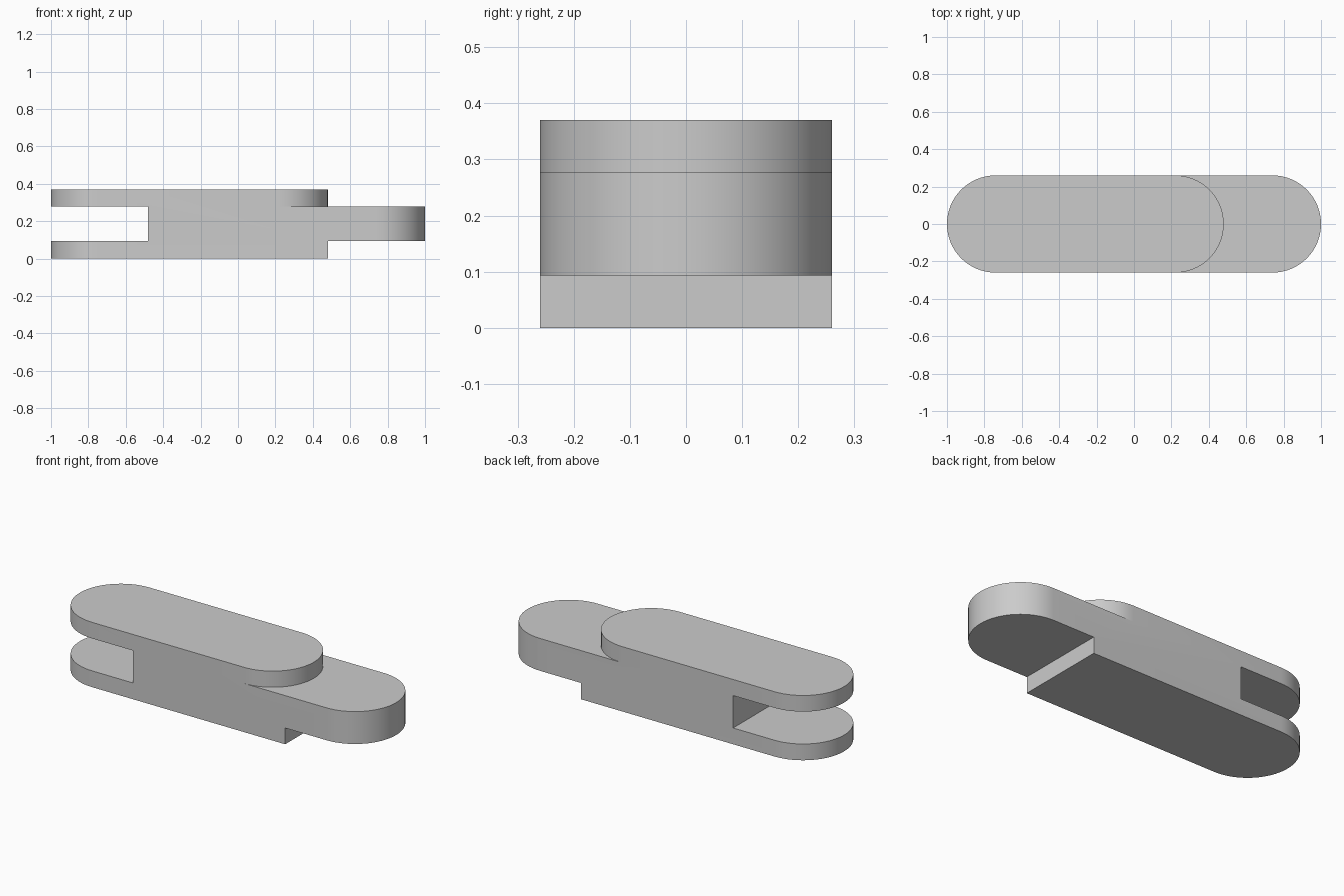
import bpy, bmesh, math

cube = bpy.data.objects.get("Cube")
if cube:
    bpy.data.objects.remove(cube, do_unlink=True)

R = 0.26                            # half width and end radius
Z_LOW, Z_MID, Z_TOP = 0.093, 0.278, 0.37
STEP_X, SLOT_X = 0.48, -0.48        # end of the upper plate, end of the fork slot
STEPS = 32

grey = bpy.data.materials.new("plain_grey")
grey.use_nodes = True
color = (0.6, 0.6, 0.6, 1)
grey.diffuse_color = color
grey.node_tree.nodes["Principled BSDF"].inputs["Base Color"].default_value = color


def arc(cx, start):
    """Half circle of points, counter-clockwise from the start angle."""
    angles = [start + math.pi * i / STEPS for i in range(STEPS + 1)]
    return [(cx + R * math.cos(a), R * math.sin(a)) for a in angles]


def prism(name, outline, z0, z1):
    """Extrude a flat outline between two heights."""
    bm = bmesh.new()
    face = bm.faces.new([bm.verts.new((x, y, z0)) for x, y in outline])
    up = bmesh.ops.extrude_face_region(bm, geom=[face])["geom"]
    verts = [v for v in up if isinstance(v, bmesh.types.BMVert)]
    bmesh.ops.translate(bm, verts=verts, vec=(0, 0, z1 - z0))
    bmesh.ops.recalc_face_normals(bm, faces=bm.faces)
    mesh = bpy.data.meshes.new(name)
    bm.to_mesh(mesh)
    bm.free()
    mesh.materials.append(grey)
    obj = bpy.data.objects.new(name, mesh)
    bpy.context.collection.objects.link(obj)
    return obj


def box(x0, x1):
    return [(x0, -0.5), (x1, -0.5), (x1, 0.5), (x0, 0.5)]


# Rounded bar
link = prism("chain_link", arc(1 - R, -math.pi / 2) + arc(R - 1, math.pi / 2), 0, Z_TOP)

# Fork slot, square step under the tongue, round step above it
round_step = arc(STEP_X - R, -math.pi / 2) + [
    (STEP_X - R, 0.5), (1.2, 0.5), (1.2, -0.5), (STEP_X - R, -0.5)]
cutters = [
    prism("slot_cutter", box(-1.2, SLOT_X), Z_LOW, Z_MID),
    prism("lower_step_cutter", box(STEP_X, 1.2), -0.2, Z_LOW),
    prism("upper_step_cutter", round_step, Z_MID, 0.6),
]
bpy.context.view_layer.objects.active = link
link.select_set(True)
for cutter in cutters:
    mod = link.modifiers.new(cutter.name, 'BOOLEAN')
    mod.operation = 'DIFFERENCE'
    mod.solver = 'EXACT'
    mod.object = cutter
    bpy.ops.object.modifier_apply(modifier=mod.name)
    bpy.data.objects.remove(cutter, do_unlink=True)

# Smooth round ends with sharp rims
bpy.ops.object.shade_smooth_by_angle(angle=math.radians(30))
